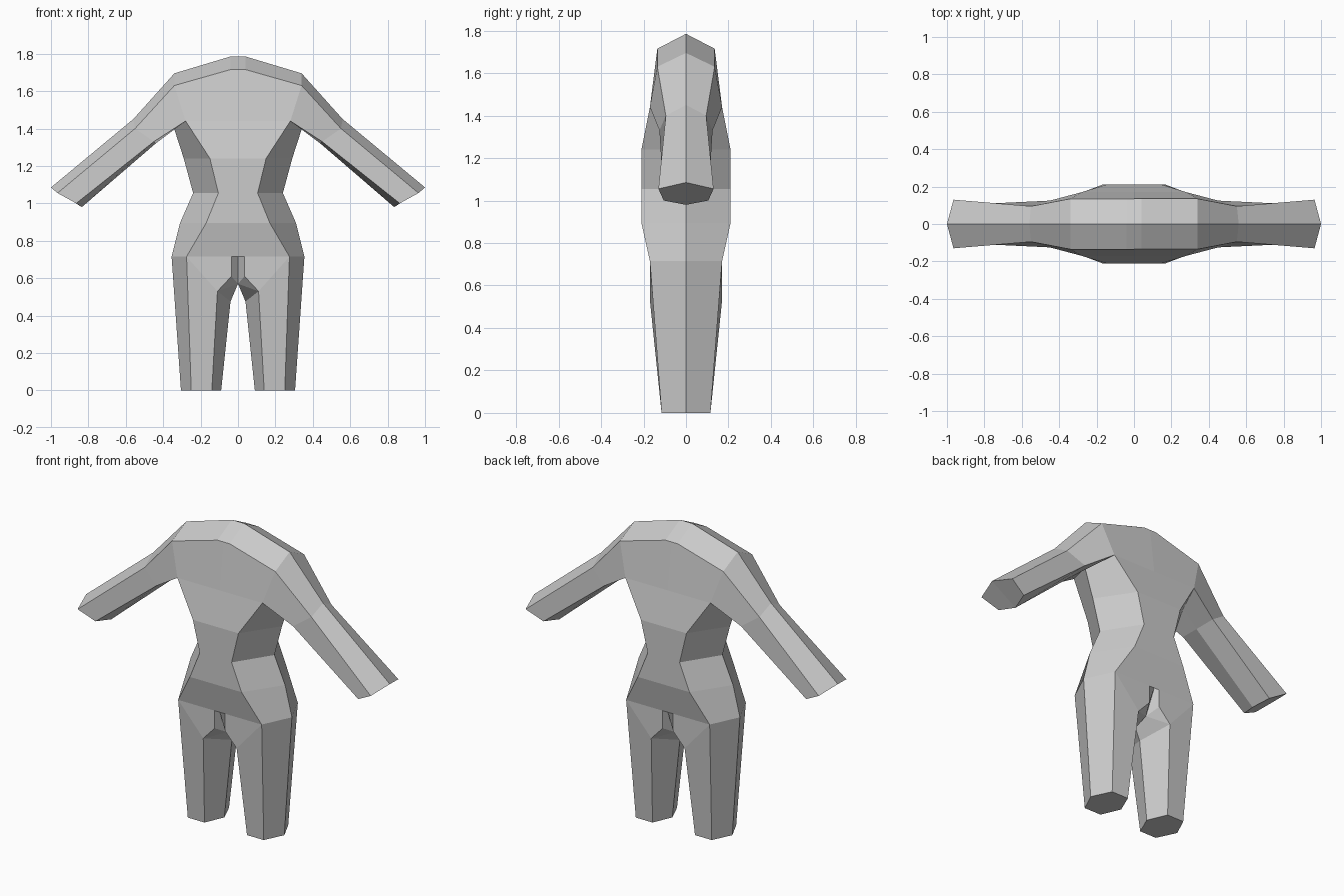
import bpy, bmesh

if "Cube" in bpy.data.objects:
    bpy.data.objects.remove(bpy.data.objects["Cube"])

bm = bmesh.new()


def face(*pts):
    """Add a face in all four mirrored quarters."""
    for sx in (1, -1):
        for sy in (1, -1):
            bm.faces.new([bm.verts.new((p[0] * sx, p[1] * sy, p[2])) for p in pts])


def loft(rings):
    """Bridge consecutive open sections with quads."""
    for r, s in zip(rings, rings[1:]):
        for i in range(len(r) - 1):
            face(r[i], r[i + 1], s[i + 1], s[i])


# torso: z, front corner x, front depth, side x, side z
levels = [(0.715, 0.275, 0.17, 0.355, 0.715),
          (0.895, 0.17, 0.21, 0.31, 0.895),
          (1.055, 0.105, 0.21, 0.24, 1.055),
          (1.24, 0.15, 0.21, 0.29, 1.24),
          (1.44, 0.28, 0.17, 0.345, 1.41)]
torso = [[(0, -d, z), (fx, -d, z), (ox, 0, oz)] for z, fx, d, ox, oz in levels]
loft(torso)
chest_mid, armpit_front, armpit = torso[-1]
belly_mid, hip_front, hip_side = torso[0]

# chest and shoulders
neck_mid, neck = (0, -0.135, 1.715), (0.04, -0.135, 1.715)
top_mid, top = (0, 0, 1.785), (0.04, 0, 1.785)
shoulder, shoulder_top = (0.34, -0.135, 1.63), (0.34, 0, 1.695)
face(chest_mid, armpit_front, shoulder, neck, neck_mid)
loft([[neck_mid, neck, shoulder], [top_mid, top, shoulder_top]])

# arms
arm = [[shoulder_top, shoulder, armpit_front, armpit],
       [(0.56, 0, 1.45), (0.55, -0.095, 1.40), (0.45, -0.125, 1.33), (0.44, 0, 1.32)],
       [(1.0, 0, 1.085), (0.965, -0.13, 1.055), (0.865, -0.105, 1.0), (0.835, 0, 0.98)]]
loft(arm)
face(*arm[-1])

# legs
foot = [(0.305, 0, 0), (0.25, -0.115, 0), (0.14, -0.115, 0), (0.09, 0, 0)]
groin_top, groin = (0.035, -0.17, 0.715), (0.035, -0.17, 0.61)
thigh, thigh_in = (0.11, -0.17, 0.53), (0.04, 0, 0.475)
loft([[hip_side, hip_front, thigh, thigh_in], foot])
face(hip_front, groin_top, groin, thigh)
face(*foot)

# crotch groove
crotch, crotch_mid = (0, -0.10, 0.57), (0, 0, 0.57)
face(belly_mid, groin_top, groin, crotch)
face(groin, thigh, crotch)
face(crotch, thigh, thigh_in, crotch_mid)

# weld the quarters
bmesh.ops.remove_doubles(bm, verts=bm.verts, dist=0.0005)
bmesh.ops.recalc_face_normals(bm, faces=bm.faces)
mesh = bpy.data.meshes.new("body")
bm.to_mesh(mesh)
bm.free()
bpy.context.collection.objects.link(bpy.data.objects.new("body", mesh))
